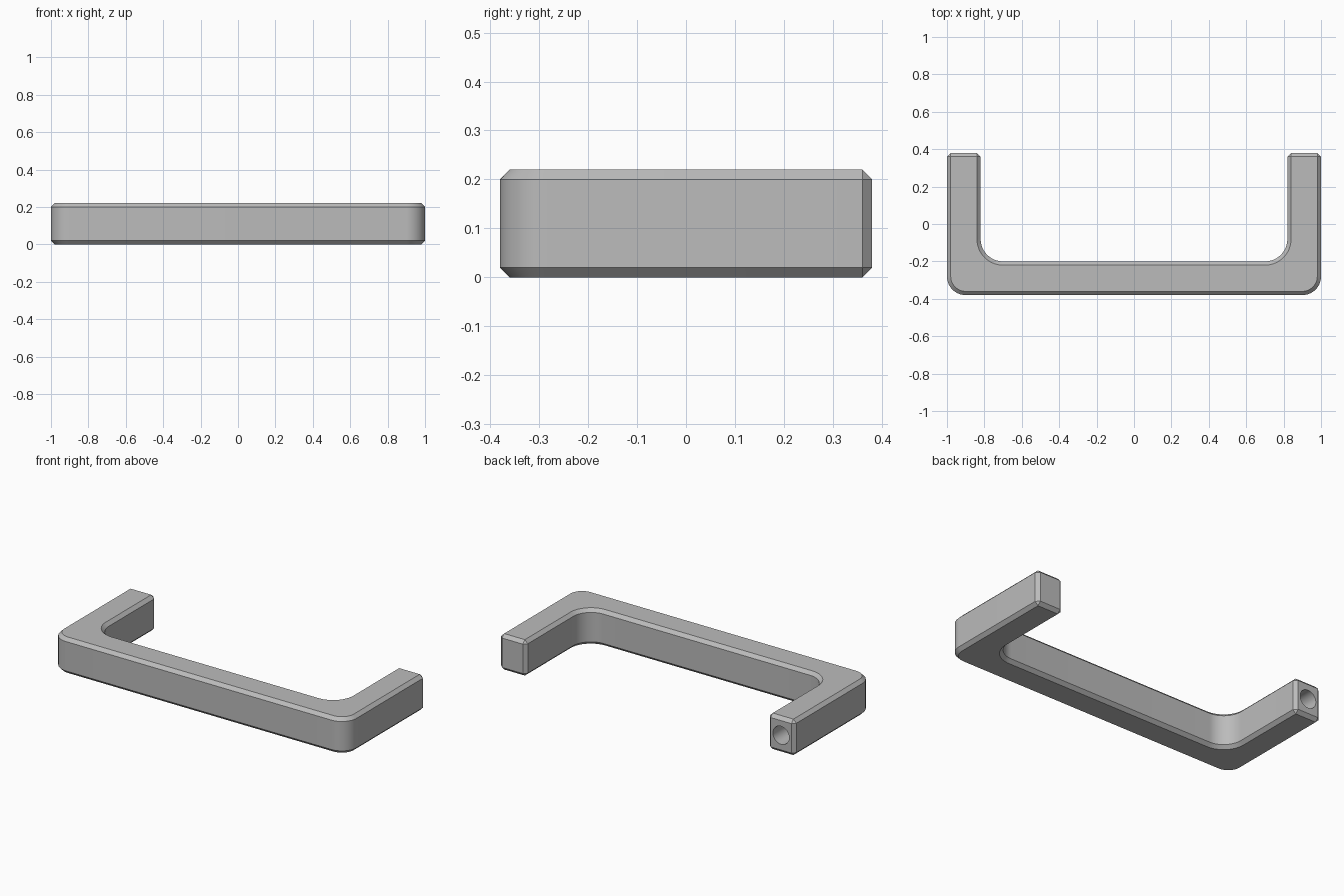
import bpy
import bmesh
from math import sin, cos, pi
from mathutils import Vector

cube = bpy.data.objects.get("Cube")
if cube:
    bpy.data.objects.remove(cube, do_unlink=True)

HEIGHT, CHAMFER, THICK = 0.22, 0.02, 0.18
HALF_X, HALF_Y = 1.0, 0.38
OUTER_R, INNER_R = 0.1, 0.12
HOLE_R, HOLE_DEPTH = 0.055, 0.3

metal = bpy.data.materials.new("grey metal")
metal.use_nodes = True
grey = (0.5, 0.5, 0.5, 1)
metal.diffuse_color = grey
metal.node_tree.nodes["Principled BSDF"].inputs["Base Color"].default_value = grey


def corner(x, y, r, steps=16):
    """Rounded corner at right front, listed from the leg to the bar."""
    return [(x - r + r * cos(a), y + r - r * sin(a))
            for a in (pi / 2 * i / steps for i in range(steps + 1))]


def add_object(name, bm):
    mesh = bpy.data.meshes.new(name)
    bmesh.ops.recalc_face_normals(bm, faces=bm.faces)
    bm.to_mesh(mesh)
    bm.free()
    mesh.materials.append(metal)
    obj = bpy.data.objects.new(name, mesh)
    bpy.context.collection.objects.link(obj)
    return obj


# U-shaped outline: one half, then its mirror image
outer = [(HALF_X, HALF_Y)] + corner(HALF_X, -HALF_Y, OUTER_R)
inner = [(HALF_X - THICK, HALF_Y)] + corner(HALF_X - THICK, THICK - HALF_Y, INNER_R)
half = inner[::-1] + outer
outline = half + [(-x, y) for x, y in reversed(half)]

# Handle body extruded from the outline
bm = bmesh.new()
base = bm.faces.new([bm.verts.new((x, y, 0)) for x, y in outline])
top = bmesh.ops.extrude_face_region(bm, geom=[base], use_keep_orig=True)
bmesh.ops.translate(bm, vec=(0, 0, HEIGHT),
                    verts=[v for v in top["geom"] if isinstance(v, bmesh.types.BMVert)])
handle = add_object("handle", bm)

# Chamfer on every sharp edge
bevel = handle.modifiers.new("chamfer", "BEVEL")
bevel.width = CHAMFER
bevel.segments = 1
bevel.limit_method = "ANGLE"

# Screw holes in both leg ends
bm = bmesh.new()
for side in (-1, 1):
    made = bmesh.ops.create_cone(bm, cap_ends=True, segments=40, radius1=HOLE_R,
                                 radius2=HOLE_R, depth=2 * HOLE_DEPTH)
    for v in made["verts"]:
        v.co = Vector((v.co.x + side * (HALF_X - THICK / 2),
                       v.co.z + HALF_Y, v.co.y + HEIGHT / 2))
cutter = add_object("screw_hole_cutter", bm)
cut = handle.modifiers.new("screw_holes", "BOOLEAN")
cut.object = cutter
cut.operation = "DIFFERENCE"
cut.solver = "EXACT"

# Apply the modifiers and shade
bpy.ops.object.select_all(action="DESELECT")
handle.select_set(True)
bpy.context.view_layer.objects.active = handle
for name in ("chamfer", "screw_holes"):
    bpy.ops.object.modifier_apply(modifier=name)
bpy.data.objects.remove(cutter, do_unlink=True)
bpy.ops.object.shade_smooth_by_angle(angle=pi / 6)
